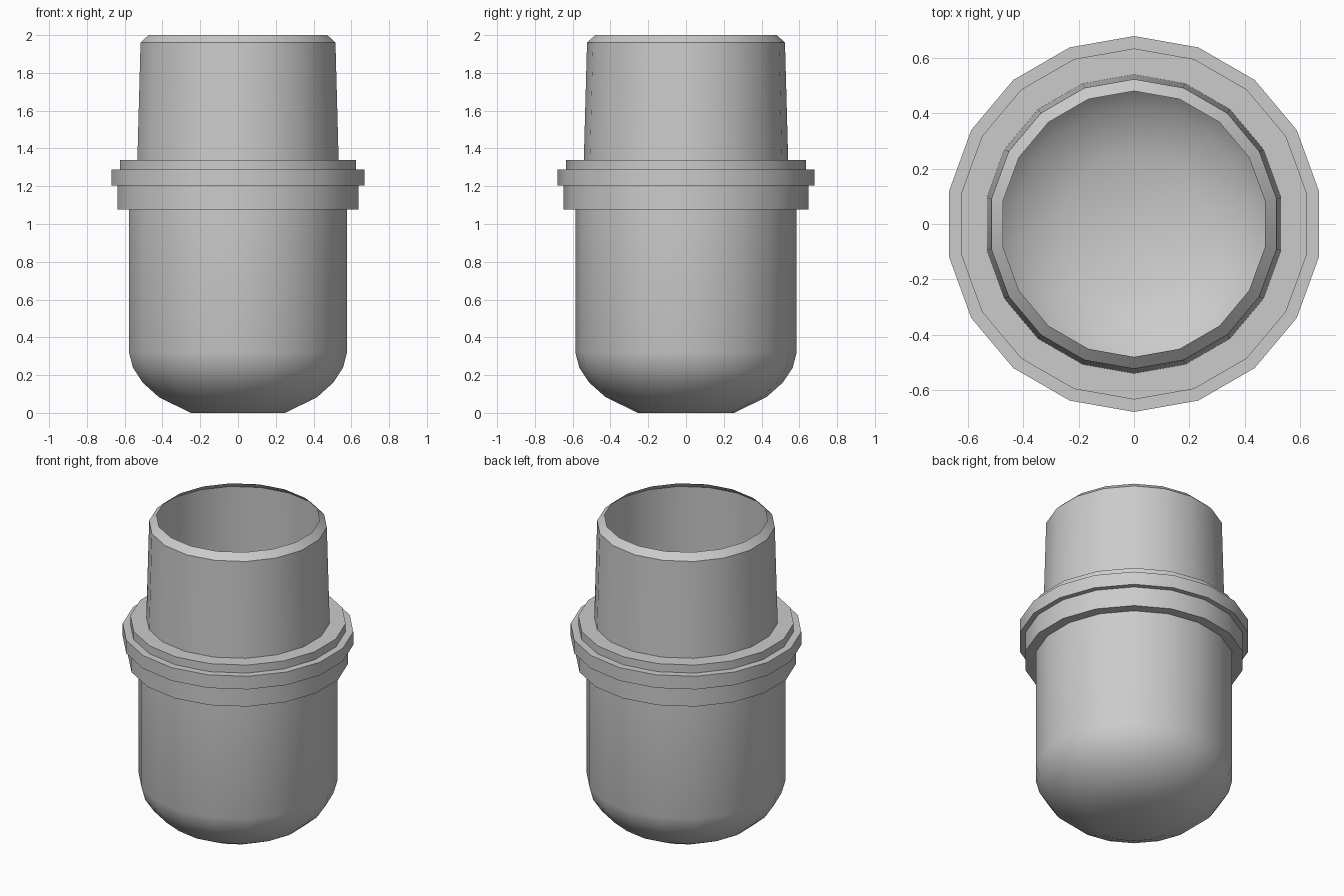
import bpy, bmesh, math

if "Cube" in bpy.data.objects:
    bpy.data.objects.remove(bpy.data.objects["Cube"])

SIDES = 18


def lathe(name, profile, cap_bottom=False):
    """Turn a (radius, z) profile into an 18-sided open sheet."""
    bm = bmesh.new()
    rings = []
    for r, z in profile:
        ring = []
        for i in range(SIDES):
            a = math.pi / 2 + i * math.tau / SIDES
            ring.append(bm.verts.new((r * math.cos(a), r * math.sin(a), z)))
        rings.append(ring)
    for lo, hi in zip(rings, rings[1:]):
        for i in range(SIDES):
            j = (i + 1) % SIDES
            bm.faces.new((lo[i], lo[j], hi[j], hi[i]))
    if cap_bottom:
        bm.faces.new(rings[0][::-1])
    mesh = bpy.data.meshes.new(name)
    bm.to_mesh(mesh)
    bm.free()
    obj = bpy.data.objects.new(name, mesh)
    bpy.context.collection.objects.link(obj)
    bpy.ops.object.select_all(action='DESELECT')
    obj.select_set(True)
    bpy.context.view_layer.objects.active = obj
    bpy.ops.object.shade_smooth_by_angle(angle=math.radians(30))
    return obj


# Rounded cup
lathe("cup_body", [(0.254, 0), (0.425, 0.083), (0.512, 0.16), (0.565, 0.24),
                   (0.586, 0.32), (0.586, 1.077)], cap_bottom=True)

# Stepped collar
lathe("collar", [(0.586, 1.077), (0.648, 1.077), (0.648, 1.203), (0.68, 1.203),
                 (0.68, 1.288), (0.635, 1.288), (0.635, 1.34), (0.541, 1.34)])

# Tapered open neck with a bevelled lip
lathe("neck", [(0.541, 1.34), (0.524, 1.96), (0.481, 2.0)])
